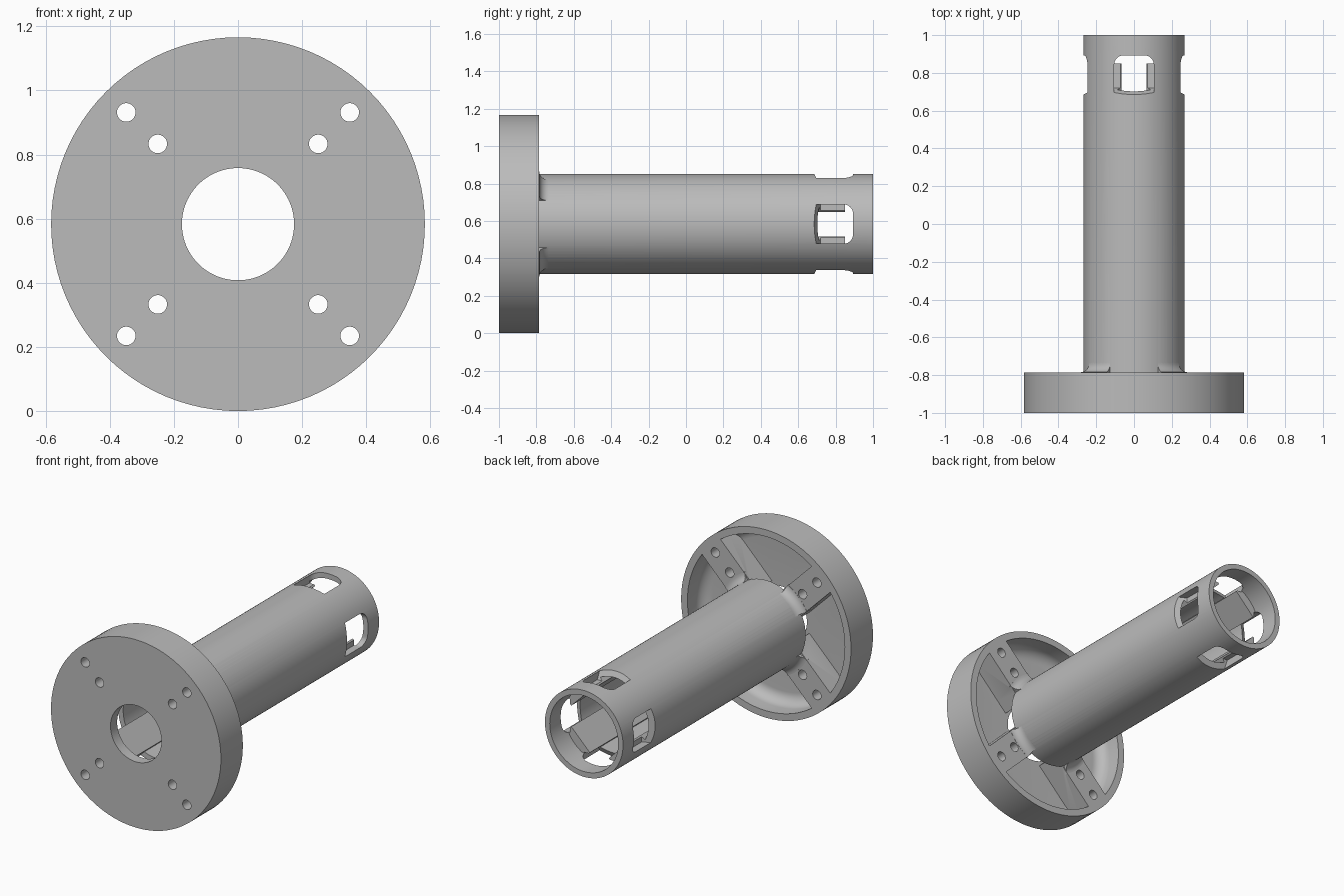
import bpy, bmesh
from math import cos, sin, pi, radians

cube = bpy.data.objects.get("Cube")
if cube:
    bpy.data.objects.remove(cube, do_unlink=True)

R = 0.583           # flange radius, also height of the axis
TUBE_R = 0.268
BORE_R = 0.235
RIM_Y = -0.785      # back of the flange
RIB_W = 0.09        # half width of the diagonal ribs
DIAGONALS = [radians(45 + 90 * i) for i in range(4)]
SIDES = [radians(90 * i) for i in range(4)]

grey = bpy.data.materials.new("plain grey")
grey.use_nodes = True
grey.diffuse_color = (0.5, 0.5, 0.5, 1)
grey.node_tree.nodes["Principled BSDF"].inputs["Base Color"].default_value = (0.5, 0.5, 0.5, 1)


def polar(r, side, y, a):
    """Radial distance, sideways offset and depth, turned about the y axis."""
    return (r * cos(a) - side * sin(a), y, R + r * sin(a) + side * cos(a))


def make(name, loops, wrap=False):
    """Solid skinned through equal closed loops of points."""
    bm = bmesh.new()
    rings = [[bm.verts.new(p) for p in loop] for loop in loops]
    n = len(rings[0])
    pairs = list(zip(rings, rings[1:]))
    if wrap:
        pairs.append((rings[-1], rings[0]))
    else:
        bm.faces.new(rings[0])
        bm.faces.new(rings[-1])
    for a, b in pairs:
        for i in range(n):
            j = (i + 1) % n
            bm.faces.new((a[i], a[j], b[j], b[i]))
    bmesh.ops.recalc_face_normals(bm, faces=bm.faces)
    mesh = bpy.data.meshes.new(name)
    bm.to_mesh(mesh)
    bm.free()
    mesh.materials.append(grey)
    ob = bpy.data.objects.new(name, mesh)
    bpy.context.scene.collection.objects.link(ob)
    return ob


def lathe(name, profile, segs=96):
    return make(name, [[polar(r, 0, y, 2 * pi * k / segs) for r, y in profile]
                       for k in range(segs)], wrap=True)


def bar(name, r0, r1, w, y0, y1, a):
    return make(name, [[polar(r, s, y, a) for r, s in
                        ((r0, -w), (r1, -w), (r1, w), (r0, w))] for y in (y0, y1)])


def combine(target, tool, operation):
    mod = target.modifiers.new(operation.lower(), "BOOLEAN")
    mod.operation = operation
    mod.solver = "EXACT"
    mod.object = tool
    bpy.context.view_layer.objects.active = target
    bpy.ops.object.modifier_apply(modifier=mod.name)
    bpy.data.objects.remove(tool, do_unlink=True)


# Cup-shaped flange with a rounded inner corner
floor_y, wall_r, fil = -0.935, 0.54, 0.07
corner = [(wall_r - fil + fil * cos(t), floor_y + fil - fil * sin(t))
          for t in [pi / 2 * k / 8 for k in range(9)]]
flange = lathe("flanged_tube", [(0.175, -1), (R, -1), (R, RIM_Y), (wall_r, RIM_Y)]
               + corner + [(0.175, floor_y)])

# Hollow tube
combine(flange, lathe("tube", [(BORE_R, -0.79), (TUBE_R, -0.79), (TUBE_R, 1), (BORE_R, 1)]), "UNION")

# Diagonal ribs: inside the tube, across the cup, and the fillet joining both
fillet = [(0.255, -0.8), (0.318, -0.8)]
fillet += [(0.318 - 0.05 * sin(t), -0.734 - 0.05 * cos(t))
           for t in [pi / 2 * k / 8 for k in range(9)]] + [(0.255, -0.734)]
for a in DIAGONALS:
    combine(flange, bar("inner_rib", 0.182, 0.25, RIB_W, -0.95, 0.85, a), "UNION")
    combine(flange, bar("flange_rib", 0.2, 0.56, RIB_W, -0.95, RIM_Y, a), "UNION")
    arcs = [[polar(r, 0, y, a + radians(-17 + 34 * k / 8)) for r, y in fillet]
            for k in range(9)]
    combine(flange, make("rib_fillet", arcs), "UNION")

# Screw holes through the ribs
for a in DIAGONALS:
    for r in (0.354, 0.493):
        hole = make("screw_hole", [[polar(r + 0.029 * cos(t), 0.029 * sin(t), y, a)
                                    for t in [2 * pi * k / 32 for k in range(32)]]
                                   for y in (-1.1, -0.7)])
        combine(flange, hole, "DIFFERENCE")

# Side windows near the open end: sloped sill, rounded far corners
half, top_y, rad = 0.105, 0.893, 0.05
arc = [pi / 2 * k / 8 for k in range(9)]
head = [(half - rad + rad * cos(t), top_y - rad + rad * sin(t)) for t in arc]
head += [(-s, y) for s, y in reversed(head)]
for a in SIDES:
    loops = []
    for r, sill in ((0.2, 0.72), (0.32, 0.659)):
        outline = [(-half, sill), (half, sill)] + head
        loops.append([polar(r, s, y, a) for s, y in outline])
    combine(flange, make("window", loops), "DIFFERENCE")

# Smooth round walls, keep machined edges sharp
bpy.ops.object.select_all(action="DESELECT")
flange.select_set(True)
bpy.context.view_layer.objects.active = flange
bpy.ops.object.shade_smooth_by_angle(angle=radians(30))
